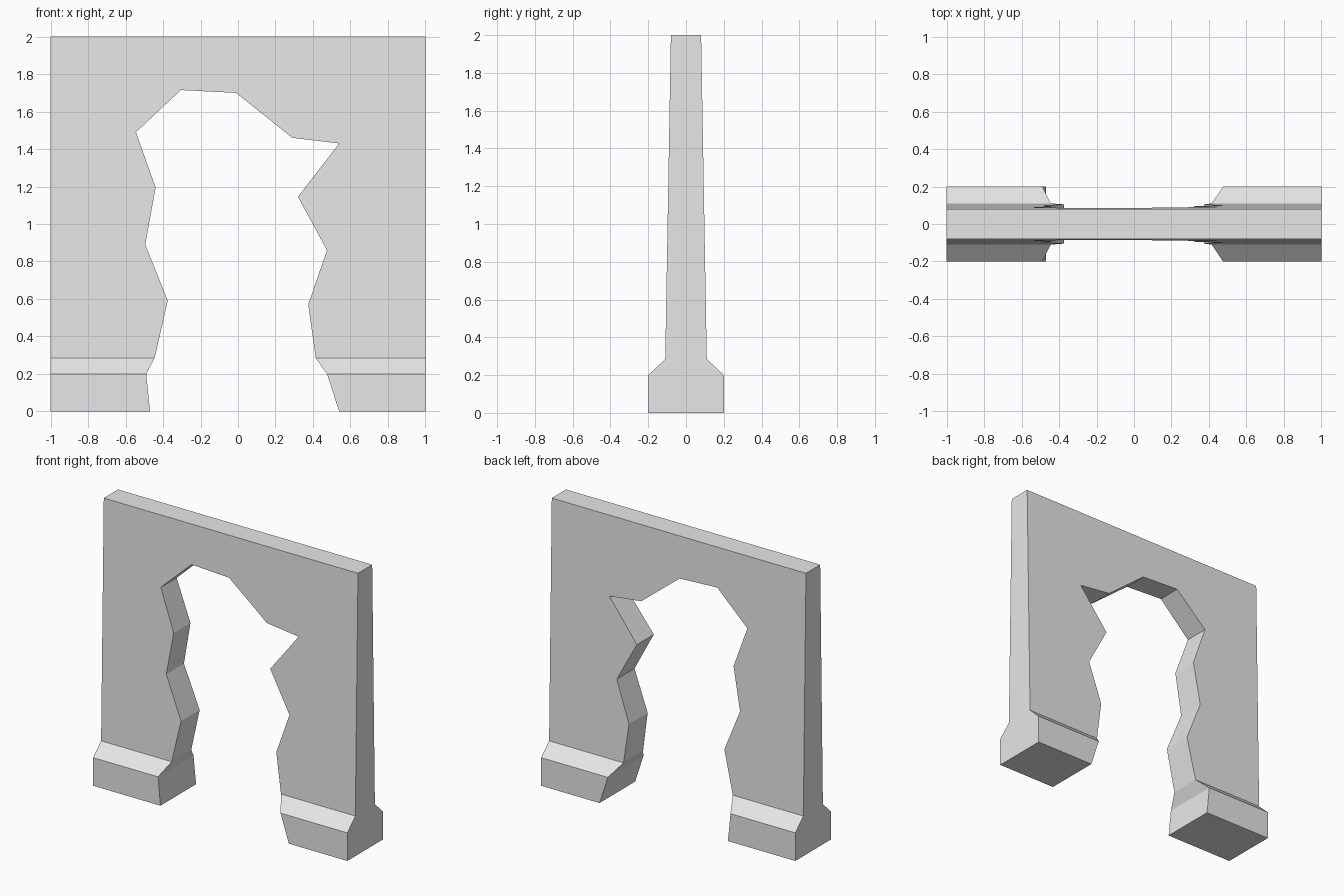
import bpy, bmesh

if "Cube" in bpy.data.objects:
    bpy.data.objects.remove(bpy.data.objects["Cube"])

# Half thickness of the wall at a given height (plinth, bevel, tapering wall)
def half_depth(z):
    if z <= 0.2:
        return 0.2
    if z <= 0.285:
        return 0.2 - (z - 0.2) / 0.085 * 0.09
    return 0.11 - (z - 0.285) / 1.715 * 0.03

# Ragged opening, from the left foot over the top to the right foot
opening = [(-.47, 0), (-.49, .2), (-.445, .285), (-.375, .59), (-.495, .89),
           (-.44, 1.195), (-.545, 1.49), (-.305, 1.715), (-.01, 1.70),
           (.29, 1.46), (.54, 1.43), (.32, 1.145), (.475, .86),
           (.375, .57), (.415, .285), (.475, .2), (.54, 0)]
right_edge = [(1, 0), (1, .2), (1, .285), (1, 2)]
left_edge = [(-1, 2), (-1, .285), (-1, .2), (-1, 0)]
outline = opening + right_edge + left_edge
n = len(outline)

bm = bmesh.new()
front = [bm.verts.new((x, -half_depth(z), z)) for x, z in outline]
back = [bm.verts.new((x, half_depth(z), z)) for x, z in outline]

# Flat panels: left foot, left bevel, wall, right bevel, right foot
panels = [[0, 1, n - 2, n - 1], [1, 2, n - 3, n - 2],
          list(range(2, 15)) + [19, 20, 21, 22],
          [14, 15, 18, 19], [15, 16, 17, 18]]
for side in (front, back):
    for panel in panels:
        bm.faces.new([side[i] for i in panel])

# Edges of the wall, joining front and back
for i in range(n):
    j = (i + 1) % n
    bm.faces.new((front[i], front[j], back[j], back[i]))
bmesh.ops.recalc_face_normals(bm, faces=bm.faces)
bmesh.ops.triangulate(bm, faces=[f for f in bm.faces if len(f.verts) > 4])

mesh = bpy.data.meshes.new("broken_wall")
bm.to_mesh(mesh)
bm.free()
wall = bpy.data.objects.new("broken_wall", mesh)
bpy.context.collection.objects.link(wall)

# Plain light grey
grey = bpy.data.materials.new("light_grey")
grey.diffuse_color = (0.8, 0.8, 0.8, 1)
grey.use_nodes = True
grey.node_tree.nodes["Principled BSDF"].inputs["Base Color"].default_value = grey.diffuse_color
mesh.materials.append(grey)
